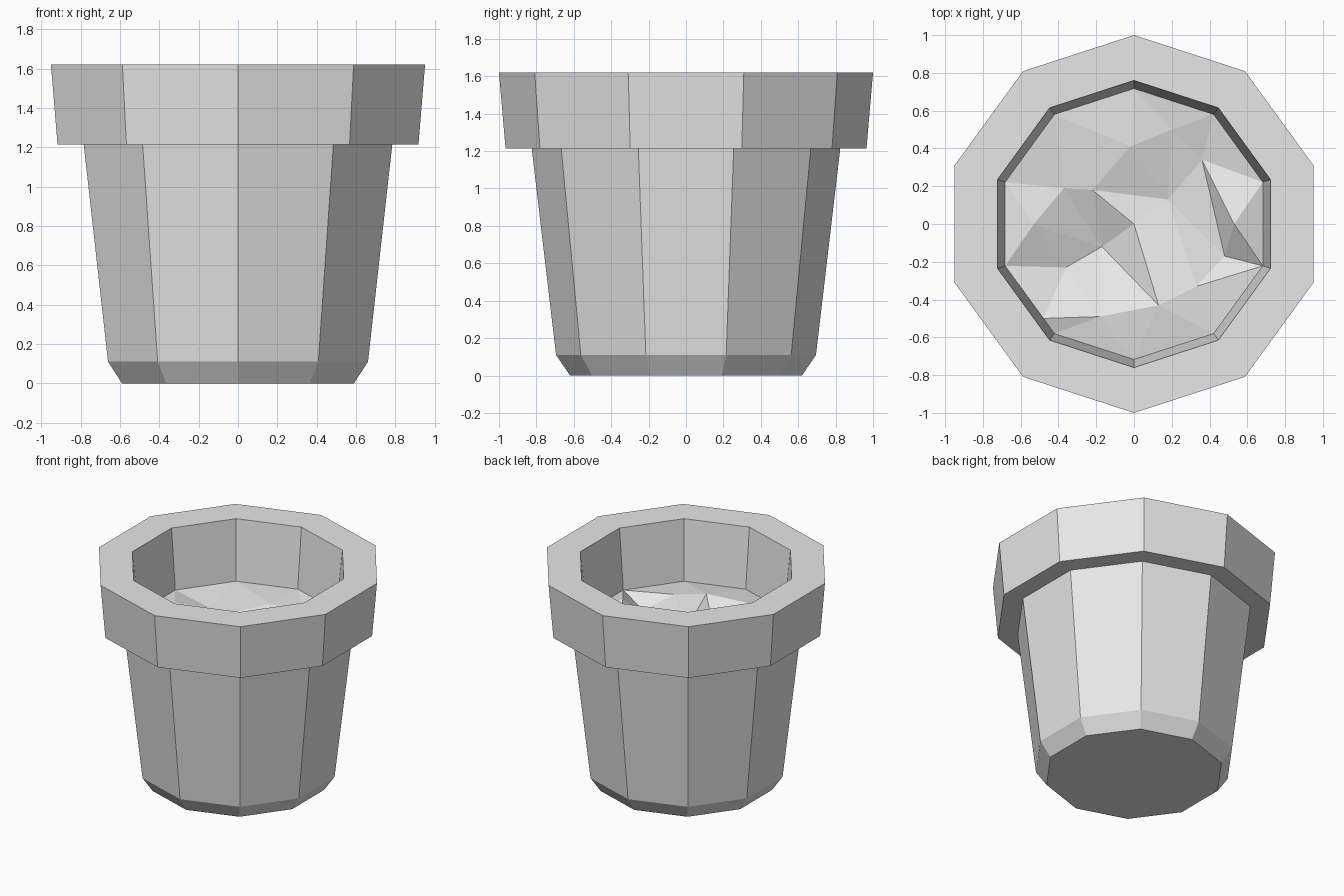
import bpy
import bmesh
from math import sin, cos, pi
from mathutils import Vector
from mathutils.geometry import delaunay_2d_cdt

SIDES = 10
SOIL_Z, SOIL_R = 1.165, 0.717

cube = bpy.data.objects.get("Cube")
if cube:
    bpy.data.objects.remove(cube, do_unlink=True)

grey = bpy.data.materials.new("light_grey")
grey.use_nodes = True
grey.diffuse_color = (0.8, 0.8, 0.8, 1)
grey.node_tree.nodes["Principled BSDF"].inputs["Base Color"].default_value = (0.8, 0.8, 0.8, 1)


def ring(radius):
    """Corners of a regular polygon with one corner pointing forward."""
    steps = [2 * pi * i / SIDES - pi / 2 for i in range(SIDES)]
    return [Vector((radius * cos(a), radius * sin(a))) for a in steps]


def add_object(name, bm):
    mesh = bpy.data.meshes.new(name)
    bm.to_mesh(mesh)
    bm.free()
    mesh.materials.append(grey)
    obj = bpy.data.objects.new(name, mesh)
    bpy.context.collection.objects.link(obj)
    return obj


# Pot: radius and height profile from the base, over the rim, down the inner wall
profile = [(0.62, 0), (0.695, 0.11), (0.825, 1.215), (0.965, 1.215),
           (1.0, 1.62), (0.76, 1.62), (SOIL_R, SOIL_Z)]
bm = bmesh.new()
rings = [[bm.verts.new((p.x, p.y, z)) for p in ring(r)] for r, z in profile]
bm.faces.new(reversed(rings[0]))
for low, high in zip(rings, rings[1:]):
    for i in range(SIDES):
        j = (i + 1) % SIDES
        bm.faces.new((low[i], low[j], high[j], high[i]))
add_object("pot", bm)

# Soil: faceted lumps inside the inner wall, each x, y and height offset
lumps = [(-.22, .18, -.04), (0, 0, -.03), (.33, -.33, .02), (.18, .13, -.09),
         (-.02, .41, 0), (.2, .5, -.02), (.36, .34, -.06), (.53, 0, .06),
         (.48, -.17, -.08), (-.17, -.12, -.15), (-.37, .19, -.04),
         (-.36, -.23, -.08), (-.53, 0, .03), (-.48, -.5, .03),
         (-.18, -.49, .03), (.13, -.43, .04)]
ridges = [(0, 1), (1, 2), (0, 3), (1, 9), (9, 10), (6, 7), (6, 8), (13, 14)]
edge_ring = ring(SOIL_R)
flat = [Vector(p[:2]) for p in lumps] + edge_ring
heights = [p[2] for p in lumps] + [0] * SIDES
verts, _, faces, origin, _, _ = delaunay_2d_cdt(flat, ridges, [], 0, 1e-5)
bm = bmesh.new()
soil = [bm.verts.new((v.x, v.y, SOIL_Z + (heights[o[0]] if o else 0)))
        for v, o in zip(verts, origin)]
for f in faces:
    bm.faces.new([soil[i] for i in f])
bm.normal_update()
for f in bm.faces:
    if f.normal.z < 0:
        f.normal_flip()
add_object("soil", bm)
